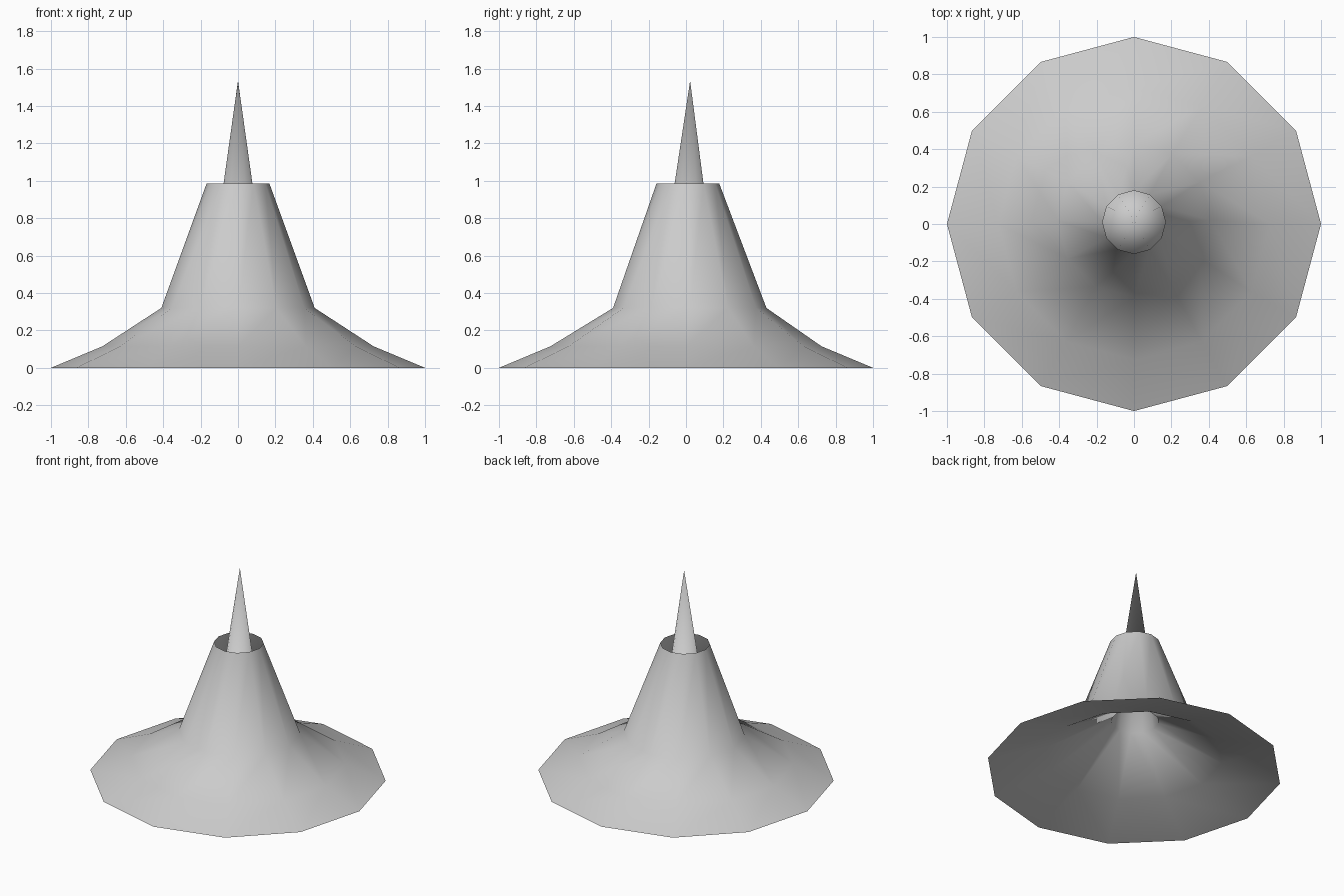
import bpy, bmesh, math

SIDES = 12

cube = bpy.data.objects.get("Cube")
if cube:
    bpy.data.objects.remove(cube)

grey = bpy.data.materials.new("plain grey")
grey.use_nodes = True
grey.diffuse_color = (0.6, 0.6, 0.6, 1)
grey.node_tree.nodes["Principled BSDF"].inputs["Base Color"].default_value = (0.6, 0.6, 0.6, 1)


def lathe(name, profile, tip=None):
    """Smooth open shell through rings (radius, height, y centre), with an optional tip point."""
    bm = bmesh.new()
    rings = []
    for r, z, y in profile:
        angles = [math.tau * i / SIDES for i in range(SIDES)]
        rings.append([bm.verts.new((r * math.cos(a), y + r * math.sin(a), z)) for a in angles])
    for low, high in zip(rings, rings[1:]):
        for i in range(SIDES):
            j = (i + 1) % SIDES
            bm.faces.new((low[i], low[j], high[j], high[i]))
    if tip:
        point = bm.verts.new(tip)
        for i in range(SIDES):
            bm.faces.new((rings[-1][i], rings[-1][(i + 1) % SIDES], point))
    mesh = bpy.data.meshes.new(name)
    bm.to_mesh(mesh)
    bm.free()
    mesh.materials.append(grey)
    mesh.shade_smooth()
    obj = bpy.data.objects.new(name, mesh)
    bpy.context.collection.objects.link(obj)


# Flared skirt rising into the open-topped tower
lathe("flared_tower", [(1, 0, 0), (0.725, 0.115, 0), (0.41, 0.32, 0.02), (0.168, 0.985, 0.01)])

# Inner lining that rises from the rim into a tall spike
lathe("inner_spike", [(1, 0, 0), (0.6, 0.12, 0), (0.162, 0.38, 0.01)], tip=(0, 0.022, 1.535))
